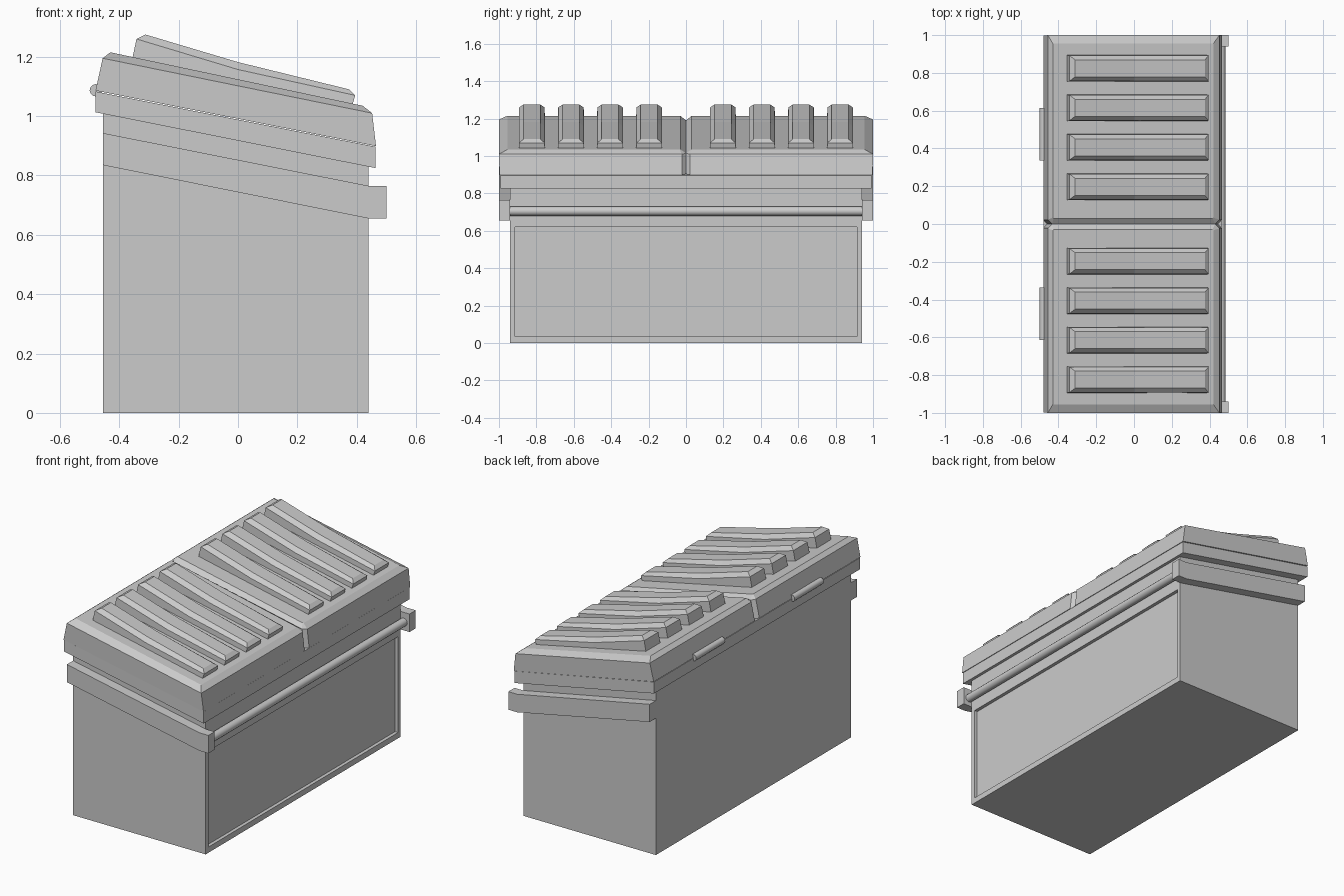
import bpy, bmesh
from math import pi

if "Cube" in bpy.data.objects:
    bpy.data.objects.remove(bpy.data.objects["Cube"])


def finish(name, bm):
    bmesh.ops.recalc_face_normals(bm, faces=bm.faces[:])
    me = bpy.data.meshes.new(name)
    bm.to_mesh(me)
    bm.free()
    ob = bpy.data.objects.new(name, me)
    bpy.context.collection.objects.link(ob)
    return ob


def prism(name, profile, y0, y1):
    """Extrude an x-z profile from y0 to y1."""
    bm = bmesh.new()
    face = bm.faces.new([bm.verts.new((x, y0, z)) for x, z in profile])
    ext = bmesh.ops.extrude_face_region(bm, geom=[face])["geom"]
    bmesh.ops.translate(bm, vec=(0, y1 - y0, 0),
                        verts=[g for g in ext if isinstance(g, bmesh.types.BMVert)])
    return finish(name, bm)


def loft(name, rings, caps=None):
    """Bridge equal-length rings; caps lists vertex indices of each end face."""
    bm = bmesh.new()
    vs = [[bm.verts.new(p) for p in r] for r in rings]
    n = len(rings[0])
    for a, b in zip(vs, vs[1:]):
        for i in range(n):
            j = (i + 1) % n
            bm.faces.new((a[i], a[j], b[j], b[i]))
    for ring in (vs[0], vs[-1]):
        for cap in caps or [range(n)]:
            bm.faces.new([ring[i] for i in cap])
    return finish(name, bm)


def rod(name, x, z, r, y0, y1, sides):
    bpy.ops.mesh.primitive_cylinder_add(vertices=sides, radius=r, depth=y1 - y0,
                                        location=(x, (y0 + y1) / 2, z),
                                        rotation=(pi / 2, 0, 0))
    ob = bpy.context.object
    ob.name = name
    bpy.ops.object.shade_smooth_by_angle(angle=pi / 5)


# Bin body with a recessed front panel
body = prism("body", [(-.455, 0), (.44, 0), (.44, .86), (-.455, 1.04)], -.94, .94)
bm = bmesh.new()
bm.from_mesh(body.data)
front = max(bm.faces, key=lambda f: f.calc_center_median().x)
bmesh.ops.inset_region(bm, faces=[front], thickness=.025)
for v, (y, z) in zip(front.verts, [(v.co.y, v.co.z) for v in front.verts]):
    v.co = (.44, .915 if y > 0 else -.915, .62 if z > .4 else .035)
bmesh.ops.inset_region(bm, faces=[front], thickness=.001, depth=-.02)
bm.to_mesh(body.data)
bm.free()

# Side rails whose forward ends hold the front bar
rail = [(-.455, .835), (.44, .655), (.5, .655), (.5, .765), (.44, .765), (-.455, .943)]
for side, s in (("left", -1), ("right", 1)):
    prism("side_rail_" + side, rail, s * .94, s * 1.0)
rod("front_bar", .46, .705, .025, -.945, .945, 12)

# Sloping rim below the lids
prism("rim", [(-.48, 1.013), (.463, .825), (.463, .897), (-.48, 1.083)], -.993, .993)


# Lid halves, chamfered around the top and at the centre split
def outline(s, xb, zb, xf, zf, y0, y1, c):
    slope = (zf - zb) / (xf - xb)
    pts = [(xb, y0 + c), (xb, y1), (xf, y1), (xf, y0 + c), (xf - c, y0), (xb + c, y0)]
    return [(x, s * y, zb + slope * (x - xb)) for x, y in pts]


for side, s in (("left", -1), ("right", 1)):
    loft("lid_" + side, [
        outline(s, -.48, 1.086, .465, .899, 0, .997, .022),
        outline(s, -.456, 1.195, .452, 1.01, 0, 1.0, .022),
        outline(s, -.43, 1.215, .42, 1.035, .03, .955, .004)])

    # Raised ribs with a slightly bent top
    for k in range(4):
        yc = s * (.197 + .209 * k)
        rings = []
        for w, st in ((.07, [(-.358, 1.185), (0, 1.11), (.383, 1.03)]),
                      (.068, [(-.342, 1.26), (0, 1.157), (.395, 1.07)]),
                      (.045, [(-.312, 1.275), (0, 1.182), (.375, 1.09)])):
            rings.append([(x, yc - w, z) for x, z in st] +
                         [(x, yc + w, z) for x, z in reversed(st)])
        loft(f"rib_{side}_{k + 1}", rings, [(0, 1, 4, 5), (1, 2, 3, 4)])

    # Rear hinge barrel
    yh = s * .475
    rod("hinge_" + side, -.479, 1.087, .021, yh - .14, yh + .14, 12)
